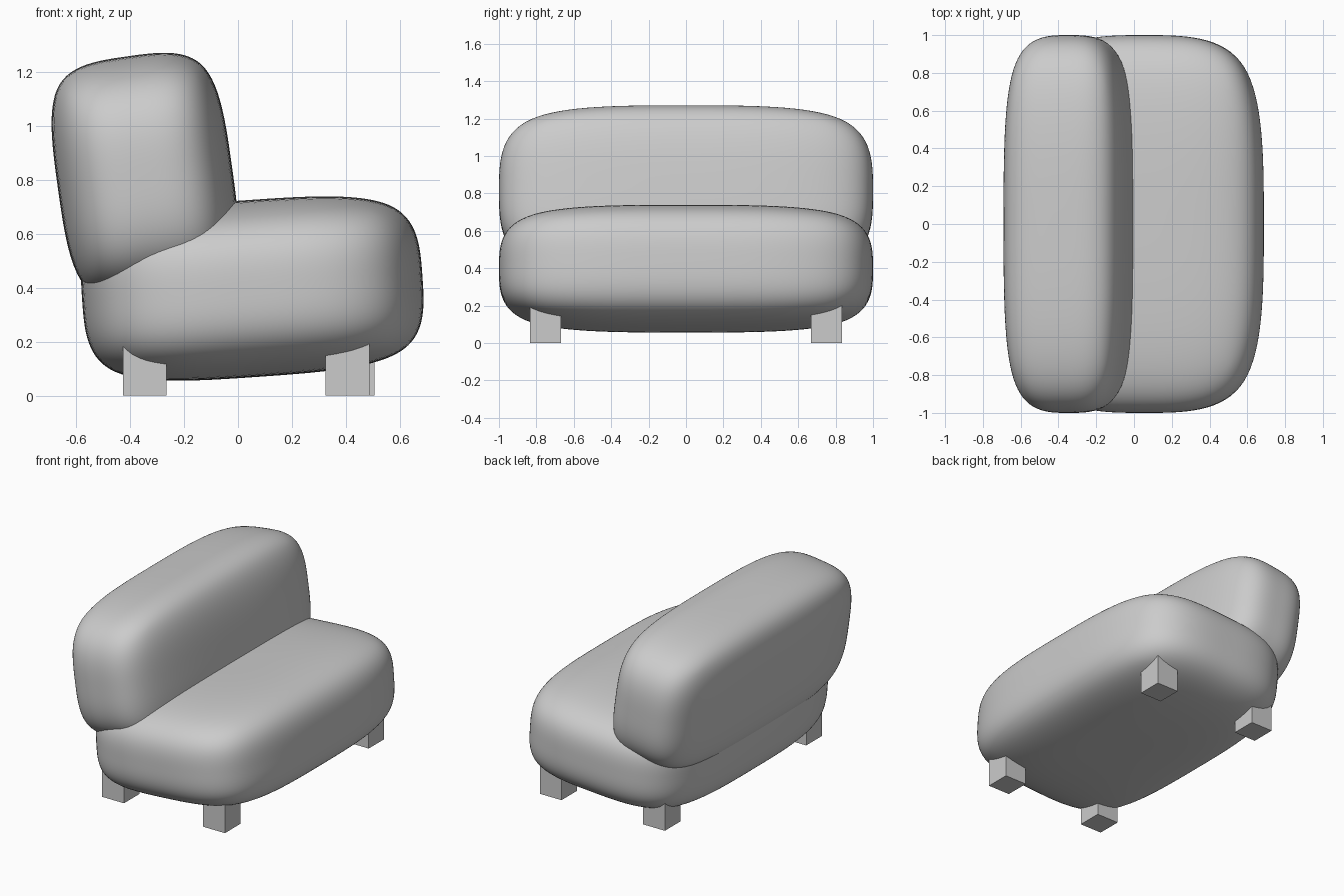
import bpy, bmesh, math
from mathutils import Matrix, Vector

if "Cube" in bpy.data.objects:
    bpy.data.objects.remove(bpy.data.objects["Cube"])


def cushion(name, center, half, tilt):
    """Rounded block: once-divided cube smoothed by subdivision, tilted about y."""
    bm = bmesh.new()
    bmesh.ops.create_cube(bm, size=2)
    bmesh.ops.subdivide_edges(bm, edges=bm.edges[:], cuts=1, use_grid_fill=True)
    bmesh.ops.scale(bm, vec=half, verts=bm.verts)
    rot = Matrix.Rotation(math.radians(-tilt), 4, 'Y')
    bmesh.ops.transform(bm, matrix=Matrix.Translation(center) @ rot, verts=bm.verts)
    mesh = bpy.data.meshes.new(name)
    bm.to_mesh(mesh)
    bm.free()
    mesh.shade_smooth()
    ob = bpy.data.objects.new(name, mesh)
    bpy.context.collection.objects.link(ob)
    sub = ob.modifiers.new("Soft", 'SUBSURF')
    sub.levels = sub.render_levels = 4
    return ob


def leg(name, x, y):
    bpy.ops.mesh.primitive_cube_add(size=1, location=(x, y, 0.11))
    ob = bpy.context.object
    ob.name = name
    ob.scale = (0.162, 0.165, 0.22)


# Cushions
cushion("seat", Vector((0.053, 0, 0.397)), (0.632, 1.0, 0.328), 4)
cushion("backrest", Vector((-0.345, 0, 0.81)), (0.325, 1.0, 0.452), 8)

# Square feet
leg("front_leg_near", 0.406, -0.752)
leg("front_leg_far", 0.424, 0.752)
leg("back_leg_near", -0.346, -0.752)
leg("back_leg_far", -0.346, 0.752)
